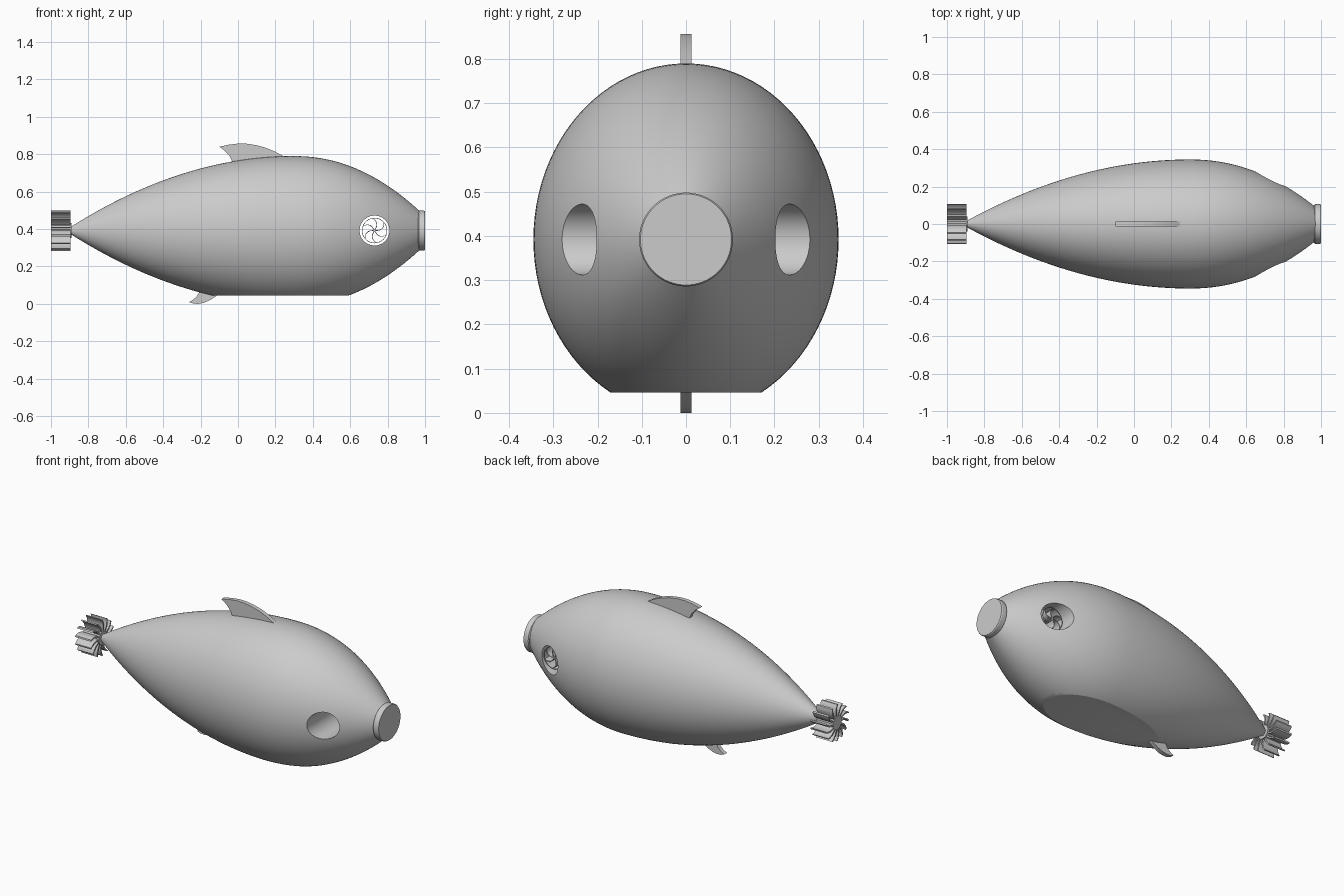
import bpy, bmesh, math

cube = bpy.data.objects.get("Cube")
if cube:
    bpy.data.objects.remove(cube, do_unlink=True)

AXIS_Z = 0.392      # height of the long axis
THRUST_X = 0.73     # position of the side thruster tunnel

grey = bpy.data.materials.new("hull_grey")
grey.use_nodes = True
grey.diffuse_color = (0.6, 0.6, 0.6, 1)
grey.node_tree.nodes["Principled BSDF"].inputs["Base Color"].default_value = (0.6, 0.6, 0.6, 1)


def finish(name, bm, angle=35):
    bmesh.ops.recalc_face_normals(bm, faces=bm.faces)
    mesh = bpy.data.meshes.new(name)
    bm.to_mesh(mesh)
    bm.free()
    mesh.materials.append(grey)
    obj = bpy.data.objects.new(name, mesh)
    bpy.context.collection.objects.link(obj)
    smooth(obj, angle)
    return obj


def smooth(obj, angle):
    bpy.ops.object.select_all(action='DESELECT')
    obj.select_set(True)
    bpy.context.view_layer.objects.active = obj
    bpy.ops.object.shade_smooth_by_angle(angle=math.radians(angle))


def add_prism(bm, outline, axis, lo, hi):
    """Extrude a 2D outline along x (outline in y, z) or y (outline in x, z)."""
    def place(u, v, w):
        return (w, u, v) if axis == 'x' else (u, w, v)
    a = [bm.verts.new(place(u, v, lo)) for u, v in outline]
    b = [bm.verts.new(place(u, v, hi)) for u, v in outline]
    bm.faces.new(a)
    bm.faces.new(b[::-1])
    for i in range(len(a)):
        j = (i + 1) % len(a)
        bm.faces.new((a[i], a[j], b[j], b[i]))


def loft(bm, rings):
    """Skin a list of (x, y radius, z radius) ellipses along x and cap the ends."""
    n = 96
    loops = []
    for x, ry, rz in rings:
        loops.append([bm.verts.new((x, ry * math.cos(k * math.tau / n),
                                    AXIS_Z + rz * math.sin(k * math.tau / n))) for k in range(n)])
    for p, q in zip(loops, loops[1:]):
        for k in range(n):
            m = (k + 1) % n
            bm.faces.new((p[k], p[m], q[m], q[k]))
    bm.faces.new(loops[0])
    bm.faces.new(loops[-1][::-1])


def circle(cu, cv, r, n=48):
    return [(cu + r * math.cos(k * math.tau / n), cv + r * math.sin(k * math.tau / n)) for k in range(n)]


def curved_blade(cu, cv, r0, r1, start, sweep, thick, steps=8):
    """Outline of a thin blade that sweeps round as it leaves the hub."""
    sides = ([], [])
    for i in range(steps + 1):
        t = i / steps
        r, a = r0 + (r1 - r0) * t, start + sweep * t * t
        for side, s in zip(sides, (-1, 1)):
            off = s * thick / 2
            side.append((cu + r * math.cos(a) - off * math.sin(a),
                         cv + r * math.sin(a) + off * math.cos(a)))
    return sides[0] + sides[1][::-1]


# Hull: long tapering tail, fuller blunt nose
def hull_scale(x):
    d = x - 0.3
    return 1 - 0.96 * (-d / 1.2) ** 2 if d < 0 else 1 - 0.735 * (d / 0.67) ** 2.1


bm = bmesh.new()
stations = [-0.9 + 1.87 * i / 72 for i in range(73)]
loft(bm, [(x, 0.345 * hull_scale(x), 0.398 * hull_scale(x)) for x in stations])
hull = finish("hull", bm)

# Cutters: flat keel and the thruster tunnel through both sides
bm = bmesh.new()
add_prism(bm, [(-1.2, -0.5), (1.2, -0.5), (1.2, 0.046), (-1.2, 0.046)], 'y', -1, 1)
keel_cutter = finish("keel_cutter", bm)
bm = bmesh.new()
add_prism(bm, circle(THRUST_X, AXIS_Z, 0.08, 64), 'y', -1, 1)
tunnel_cutter = finish("tunnel_cutter", bm)

for cutter in (keel_cutter, tunnel_cutter):
    mod = hull.modifiers.new("cut", 'BOOLEAN')
    mod.operation = 'DIFFERENCE'
    mod.solver = 'EXACT'
    mod.object = cutter
    bpy.ops.object.select_all(action='DESELECT')
    hull.select_set(True)
    bpy.context.view_layer.objects.active = hull
    bpy.ops.object.modifier_apply(modifier=mod.name)
    bpy.data.objects.remove(cutter, do_unlink=True)
smooth(hull, 25)

# Nose cap with softened rims
bm = bmesh.new()
loft(bm, [(x, r, r) for x, r in ((0.962, 0.1), (0.967, 0.106), (0.995, 0.106), (1.0, 0.103))])
finish("nose_cap", bm, 30)

# Fins
top_fin = [(-0.1, 0.84), (-0.05, 0.851), (0.0, 0.857), (0.05, 0.856), (0.1, 0.848), (0.15, 0.834),
           (0.2, 0.813), (0.25, 0.786), (0.2, 0.74), (-0.02, 0.72), (-0.031, 0.762),
           (-0.045, 0.79), (-0.07, 0.818)]
bottom_fin = [(-0.262, 0.01), (-0.24, 0.002), (-0.215, 0.0), (-0.185, 0.005), (-0.15, 0.02),
              (-0.107, 0.048), (-0.1, 0.1), (-0.195, 0.1), (-0.204, 0.07), (-0.22, 0.04), (-0.24, 0.022)]
for name, outline in (("top_fin", top_fin), ("bottom_fin", bottom_fin)):
    bm = bmesh.new()
    add_prism(bm, outline, 'y', -0.0125, 0.0125)
    finish(name, bm)

# Tail rotor: hub and swept paddles
bm = bmesh.new()
add_prism(bm, circle(0, AXIS_Z, 0.04), 'x', -1.0, -0.89)
finish("tail_rotor_hub", bm)
bm = bmesh.new()
paddles = 14
for k in range(paddles):
    add_prism(bm, curved_blade(0, AXIS_Z, 0.035, 0.108, k * math.tau / paddles, 0.25, 0.009),
              'x', -1.0, -0.895)
finish("tail_rotor_paddles", bm)

# Side thruster fan: thin shroud, small hub, swept blades
bm = bmesh.new()
n = 48
shells = [[[bm.verts.new((u, y, v)) for u, v in circle(THRUST_X, AXIS_Z, r, n)]
           for y in (0.13, 0.2)] for r in (0.068, 0.065)]
(ol, oh), (il, ih) = shells
for p, q in ((ol, oh), (oh, ih), (ih, il), (il, ol)):
    for k in range(n):
        m = (k + 1) % n
        bm.faces.new((p[k], p[m], q[m], q[k]))
finish("thruster_shroud", bm)
bm = bmesh.new()
add_prism(bm, circle(THRUST_X, AXIS_Z, 0.006, 16), 'y', 0.13, 0.2)
for k in range(6):
    add_prism(bm, curved_blade(THRUST_X, AXIS_Z, 0.004, 0.066, k * math.tau / 6, 0.7, 0.004),
              'y', 0.13, 0.2)
finish("thruster_blades", bm)
